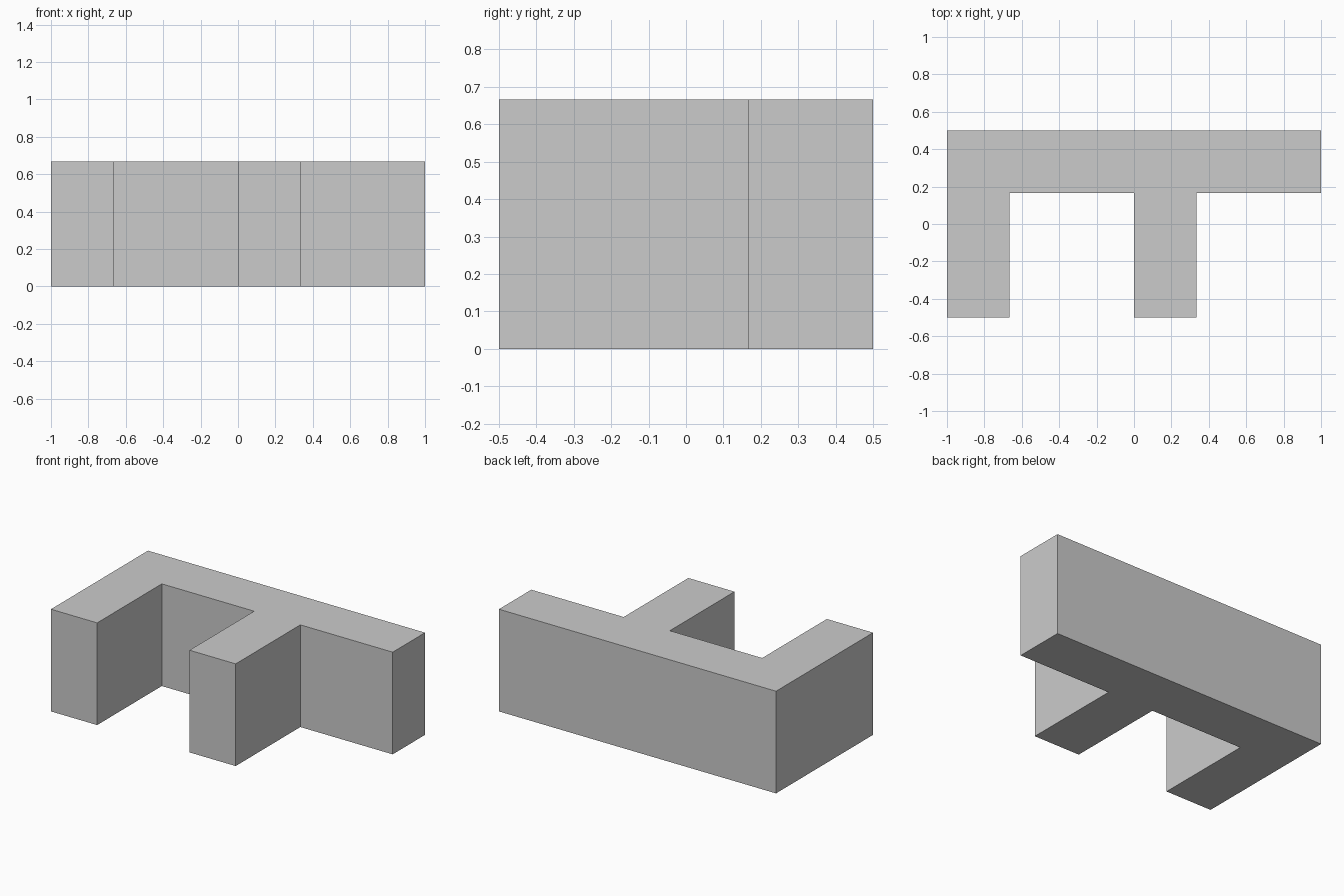
import bpy, bmesh

if "Cube" in bpy.data.objects:
    bpy.data.objects.remove(bpy.data.objects["Cube"])

T = 1 / 3        # wall thickness
H = 2 / 3        # height

# Plan outline: long back wall with a left end leg and a middle leg
outline = [(-1, -0.5), (-1 + T, -0.5), (-1 + T, 0.5 - T), (0, 0.5 - T),
           (0, -0.5), (T, -0.5), (T, 0.5 - T), (1, 0.5 - T),
           (1, 0.5), (-1, 0.5)]

# Extrude the outline upwards
bm = bmesh.new()
base = bm.faces.new([bm.verts.new((x, y, 0)) for x, y in outline])
top = bmesh.ops.extrude_face_region(bm, geom=[base], use_keep_orig=True)
verts = [g for g in top["geom"] if isinstance(g, bmesh.types.BMVert)]
bmesh.ops.translate(bm, verts=verts, vec=(0, 0, H))
bmesh.ops.recalc_face_normals(bm, faces=bm.faces)

mesh = bpy.data.meshes.new("wall_block")
bm.to_mesh(mesh)
bm.free()
bpy.context.collection.objects.link(bpy.data.objects.new("wall_block", mesh))
